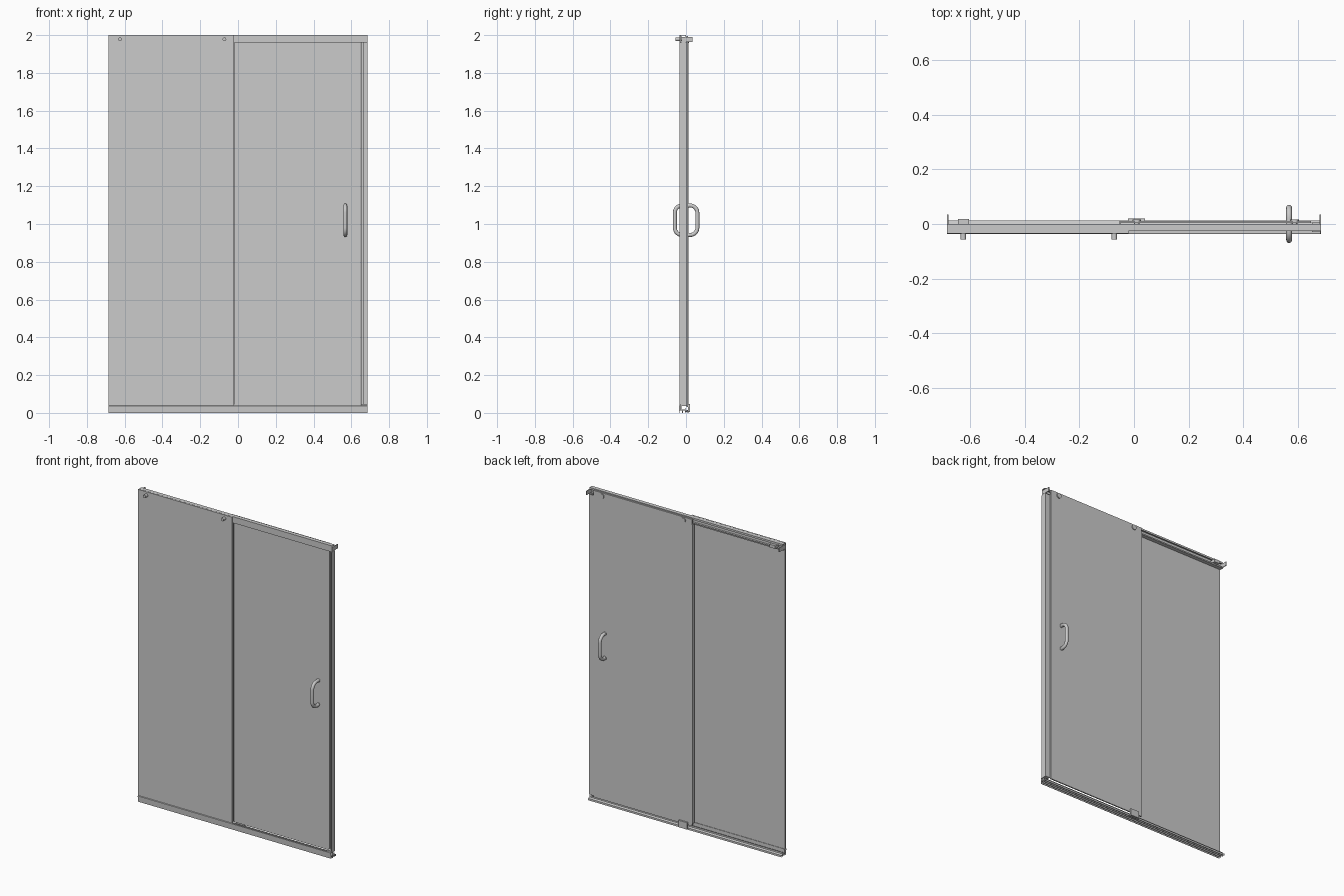
import bpy, bmesh, math
from mathutils import Vector

if "Cube" in bpy.data.objects:
    bpy.data.objects.remove(bpy.data.objects["Cube"])


def add_mesh(name, bm):
    bmesh.ops.recalc_face_normals(bm, faces=bm.faces)
    me = bpy.data.meshes.new(name)
    bm.to_mesh(me)
    bm.free()
    ob = bpy.data.objects.new(name, me)
    bpy.context.collection.objects.link(ob)
    return ob


def box(name, x, y, z):
    """Box from (min, max) pairs."""
    bm = bmesh.new()
    bmesh.ops.create_cube(bm, size=1)
    for v in bm.verts:
        v.co = [a[0] + (c + 0.5) * (a[1] - a[0]) for a, c in zip((x, y, z), v.co)]
    return add_mesh(name, bm)


def extrude(name, pts, start, shift):
    """Closed profile of 3D points swept along a straight vector."""
    bm = bmesh.new()
    face = bm.faces.new([bm.verts.new(Vector(p) + Vector(start)) for p in pts])
    res = bmesh.ops.extrude_face_region(bm, geom=[face])
    bmesh.ops.translate(bm, verts=[g for g in res["geom"] if isinstance(g, bmesh.types.BMVert)], vec=shift)
    return add_mesh(name, bm)


def smooth(ob):
    bpy.ops.object.select_all(action='DESELECT')
    ob.select_set(True)
    bpy.context.view_layer.objects.active = ob
    bpy.ops.object.shade_smooth_by_angle(angle=math.radians(35))


def knob(name, x, z, y0, y1, r):
    bpy.ops.mesh.primitive_cylinder_add(vertices=24, radius=r, depth=y1 - y0,
                                        location=(x, (y0 + y1) / 2, z), rotation=(math.pi / 2, 0, 0))
    ob = bpy.context.object
    ob.name = name
    smooth(ob)


W = 0.685

# Glass panels: fixed one in front, sliding door behind
box("fixed_glass", (-W, -0.02), (-0.034, -0.026), (0.012, 2.0))
box("door_glass", (-0.05, 0.648), (0.003, 0.011), (0.03, 1.995))

# Seals on the overlapping edges
box("fixed_glass_seal", (-0.028, -0.018), (-0.026, -0.014), (0.045, 1.96))
box("door_edge_seal", (-0.053, -0.047), (-0.008, 0.012), (0.045, 1.96))

# Top rail, C-section open to the back
rail = [(-0.025, 1.96), (0, 1.96), (0, 1.968), (-0.003, 1.968), (-0.003, 1.963), (-0.022, 1.963),
        (-0.022, 1.997), (-0.003, 1.997), (-0.003, 1.988), (0, 1.988), (0, 2.0), (-0.025, 2.0)]
extrude("top_rail", [(0, y, z) for y, z in rail], (-W, 0, 0), (2 * W, 0, 0))

# Bottom track with front lip, centre fin, rear step and ribbed underside
track = [(-0.035, 0), (-0.032, 0), (-0.032, 0.012), (-0.02, 0.012), (-0.02, 0), (-0.017, 0),
         (-0.017, 0.012), (-0.005, 0.012), (-0.005, 0), (-0.002, 0), (-0.002, 0.008), (0.009, 0.008),
         (0.009, 0), (0.012, 0), (0.012, 0.012), (-0.002, 0.016), (-0.002, 0.026),
         (-0.005, 0.026), (-0.005, 0.017), (-0.021, 0.017), (-0.021, 0.04),
         (-0.024, 0.04), (-0.024, 0.016), (-0.0345, 0.016), (-0.0345, 0.04), (-0.037, 0.037)]
extrude("bottom_track", [(0, y, z) for y, z in track], (-W, 0, 0), (2 * W, 0, 0))

# Wall jamb on the closing side
jamb = [(W, -0.034), (W, 0.006), (0.65, 0.006), (0.65, 0.003), (0.682, 0.003), (0.682, -0.01),
        (0.665, -0.01), (0.665, -0.013), (0.682, -0.013), (0.682, -0.034)]
extrude("wall_jamb", [(x, y, 0) for x, y in jamb], (0, 0, 0.045), (0, 0, 1.915))

# Rail end brackets, mirrored
for s, side in ((-1, "left"), (1, "right")):
    xs = sorted((s * W, s * (W - 0.005)))
    box("rail_bracket_" + side, xs, (-0.022, 0.034), (1.964, 1.99))

# Stops in the rail and guide blocks
box("rail_stop", (-0.645, -0.605), (-0.02, 0.018), (1.968, 1.988))
box("bottom_guide_back", (-0.022, 0.04), (0.011, 0.021), (0.004, 0.048))
box("bottom_guide_foot", (-0.022, 0.04), (-0.004, 0.021), (0.004, 0.014))
box("jamb_foot", (0.652, W), (-0.03, 0.006), (0.036, 0.046))

# Fixing knobs on the fixed glass, door rollers and their caps
for i, x in enumerate((-0.625, -0.072)):
    knob(f"fixing_knob_{i}", x, 1.978, -0.056, -0.022, 0.01)
for i, x in enumerate((0.01, 0.588)):
    knob(f"roller_wheel_{i}", x, 1.978, -0.018, 0.003, 0.01)
    knob(f"roller_cap_{i}", x, 1.975, 0.010, 0.017, 0.016)


# D-shaped handles on both faces of the door
def handle(name, y_base, y_out):
    d = 1 if y_out > y_base else -1
    r, zc, h = 0.038, 1.02, 0.078
    pts = [(y_base, zc + h)]
    for k in range(9):
        a = math.pi / 2 * k / 8
        pts.append((y_out - d * r + d * r * math.sin(a), zc + h - r + r * math.cos(a)))
    pts += [(y, 2 * zc - z) for y, z in reversed(pts)]
    rad, n = 0.0105, 16
    bm = bmesh.new()
    rings = []
    for i, p in enumerate(pts):
        a, b = pts[max(i - 1, 0)], pts[min(i + 1, len(pts) - 1)]
        t = Vector((0, b[0] - a[0], b[1] - a[1])).normalized()
        side = Vector((1, 0, 0))
        up = t.cross(side)
        c = Vector((0.568, *p))
        rings.append([bm.verts.new(c + rad * (math.cos(q) * side + math.sin(q) * up))
                      for q in (2 * math.pi * j / n for j in range(n))])
    for r0, r1 in zip(rings, rings[1:]):
        for j in range(n):
            bm.faces.new((r0[j], r0[(j + 1) % n], r1[(j + 1) % n], r1[j]))
    bm.faces.new(rings[0])
    bm.faces.new(rings[-1])
    smooth(add_mesh(name, bm))
    for z, end in ((zc + h, "top"), (zc - h, "bottom")):
        knob(f"{name}_washer_{end}", 0.568, z, *sorted((y_base, y_base + d * 0.003)), 0.012)


handle("handle_front", 0.003, -0.059)
handle("handle_back", 0.011, 0.060)
